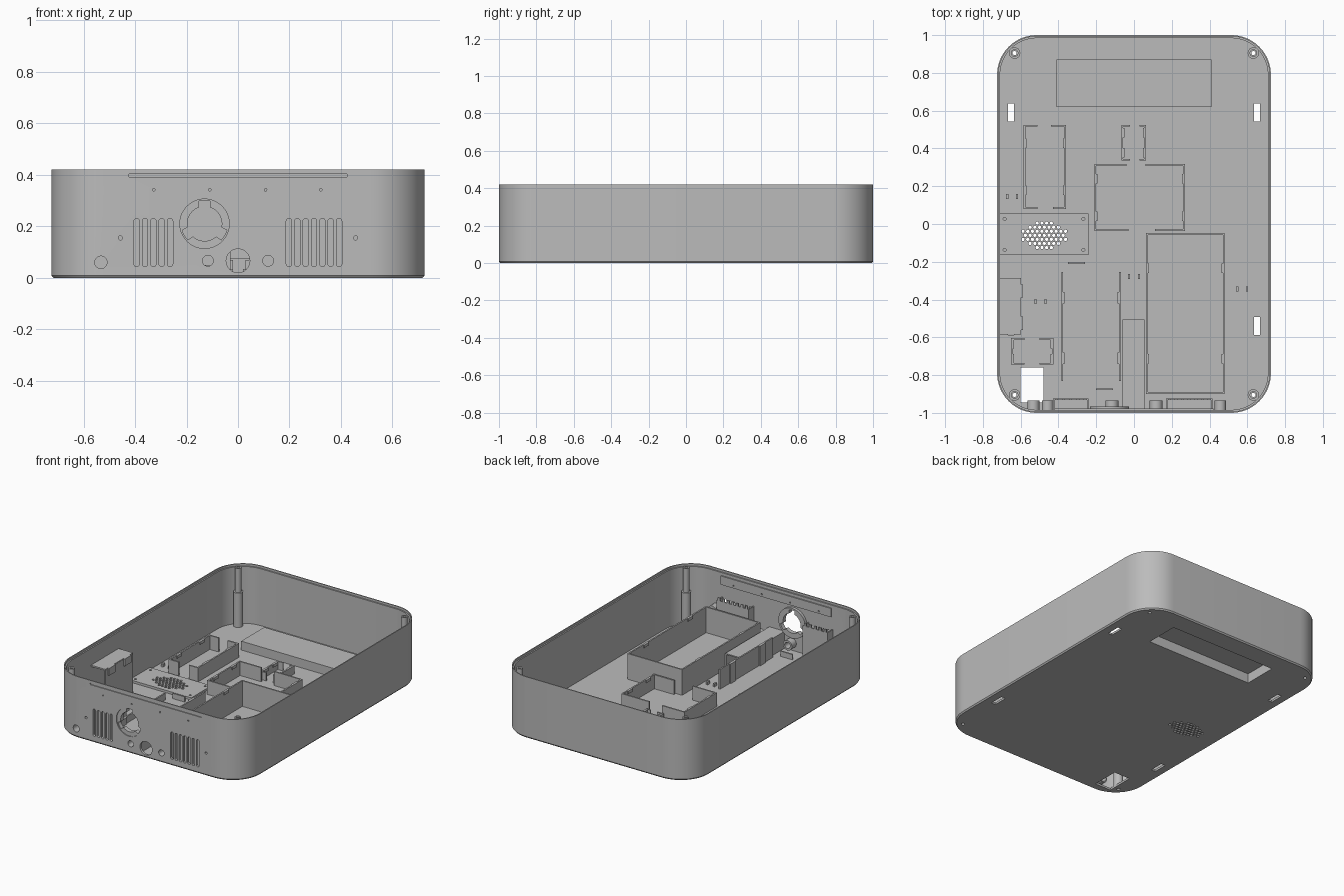
import bpy, bmesh, math

if bpy.data.objects.get("Cube"):
    bpy.data.objects.remove(bpy.data.objects["Cube"])

grey = bpy.data.materials.new("plain_grey")
grey.use_nodes = True
grey.diffuse_color = (0.5, 0.5, 0.5, 1)
grey.node_tree.nodes["Principled BSDF"].inputs["Base Color"].default_value = (0.5, 0.5, 0.5, 1)


# ---- helpers ----
def rounded(cx, cy, w, h, r, n=8):
    pts = []
    for k, (sx, sy) in enumerate([(1, 1), (-1, 1), (-1, -1), (1, -1)]):
        for i in range(n + 1):
            a = math.pi / 2 * (k + i / n)
            pts.append((cx + sx * (w / 2 - r) + r * math.cos(a),
                        cy + sy * (h / 2 - r) + r * math.sin(a)))
    return pts


def circle(cx, cy, r, n=32):
    return [(cx + r * math.cos(math.tau * i / n), cy + r * math.sin(math.tau * i / n))
            for i in range(n)]


def prism(bm, pts, lo, hi, axis="z"):
    place = (lambda u, v, w: (u, v, w)) if axis == "z" else (lambda u, v, w: (u, w, v))
    a, b = ([bm.verts.new(place(u, v, w)) for u, v in pts] for w in (lo, hi))
    bm.faces.new(a)
    bm.faces.new(b[::-1])
    for i in range(len(pts)):
        j = (i + 1) % len(pts)
        bm.faces.new((a[i], b[i], b[j], a[j]))


def box(bm, x0, x1, y0, y1, z0, z1):
    prism(bm, [(x0, y0), (x1, y0), (x1, y1), (x0, y1)], z0, z1)


def finish(bm, name):
    bmesh.ops.recalc_face_normals(bm, faces=bm.faces)
    me = bpy.data.meshes.new(name)
    bm.to_mesh(me)
    bm.free()
    me.materials.append(grey)
    ob = bpy.data.objects.new(name, me)
    bpy.context.collection.objects.link(ob)
    return ob


def cut(bm, *targets):
    cutter = finish(bm, "cutter")
    cutter.hide_render = True
    for ob in targets:
        mod = ob.modifiers.new("cut", "BOOLEAN")
        mod.operation, mod.solver, mod.object = "DIFFERENCE", "EXACT", cutter
        bpy.context.view_layer.objects.active = ob
        bpy.ops.object.modifier_apply(modifier=mod.name)
    bpy.data.objects.remove(cutter)


FLOOR = 0.01
T = 0.01

# ---- shell: rounded tray with chamfered foot and stepped rim ----
bm = bmesh.new()
rings = []
for inset, z in [(0.007, 0), (0, 0.009), (0, 0.42), (0.007, 0.42),
                 (0.007, 0.405), (0.016, 0.405), (0.016, 0.014)]:
    pts = rounded(0, 0, 1.45 - 2 * inset, 2 - 2 * inset, 0.21 - inset, 14)
    rings.append([bm.verts.new((x, y, z)) for x, y in pts])
for a, b in zip(rings, rings[1:]):
    for i in range(len(a)):
        j = (i + 1) % len(a)
        bm.faces.new((a[i], a[j], b[j], b[i]))
bm.faces.new(rings[0])
bm.faces.new(rings[-1])
shell = finish(bm, "shell")

# ---- corner screw posts ----
corners = [(sx * 0.632, sy * 0.905) for sx in (-1, 1) for sy in (-1, 1)]
posts, necks = bmesh.new(), bmesh.new()
for x, y in corners:
    prism(posts, circle(x, y, 0.03), FLOOR, 0.25)
    prism(necks, circle(x, y, 0.02), 0.24, 0.415)
posts, necks = finish(posts, "corner_posts"), finish(necks, "corner_post_necks")
bm = bmesh.new()
for x, y in corners:
    prism(bm, circle(x, y, 0.011, 16), -0.1, 0.6)
cut(bm, shell, posts, necks)

# ---- floor recess, seen inside as a raised block ----
bm = bmesh.new()
box(bm, -0.41, 0.41, 0.62, 0.87, 0.004, 0.075)
recess = finish(bm, "recess_block")
bm = bmesh.new()
box(bm, -0.4, 0.4, 0.63, 0.86, -0.1, 0.065)
cut(bm, shell, recess)

# ---- speaker plate with a honeycomb grille ----
bm = bmesh.new()
box(bm, -0.712, -0.24, -0.165, 0.055, FLOOR, 0.03)
speaker = finish(bm, "speaker_plate")
bm = bmesh.new()
for row in range(-3, 4):
    for col in range(-5, 6):
        dx, dy = (col + 0.5 * (row % 2)) * 0.025, row * 0.0215
        if (dx / 0.118) ** 2 + (dy / 0.072) ** 2 < 1:
            prism(bm, circle(-0.475 + dx, -0.06 + dy, 0.009, 8), -0.1, 0.2)
for x in (-0.685, -0.268):
    for y in (-0.137, 0.027):
        prism(bm, circle(x, y, 0.008, 12), 0.02, 0.2)
cut(bm, speaker, shell)

# ---- floor openings ----
bm = bmesh.new()
for x, y in [(-0.65, 0.59), (0.65, 0.59), (0.65, -0.54), (-0.65, -0.54)]:
    box(bm, x - 0.016, x + 0.016, y - 0.048, y + 0.048, -0.1, 0.1)
box(bm, -0.6, -0.48, -0.945, -0.76, -0.1, 0.1)
cut(bm, shell)

# ---- front wall fittings ----
bm = bmesh.new()
for x, z, r in [(-0.457, 0.155, 0.03), (0.457, 0.155, 0.03), (-0.117, 0.066, 0.034),
                (0.117, 0.066, 0.034), (-0.533, 0.06, 0.032)]:
    prism(bm, circle(x, z, r), -0.988, -0.935, "y")
wall_bosses = finish(bm, "wall_bosses")
bm = bmesh.new()
prism(bm, circle(-0.13, 0.21, 0.103, 48), -0.988, -0.965, "y")
fan_ring = finish(bm, "round_port_ring")
bm = bmesh.new()
box(bm, -0.42, 0.42, -0.988, -0.976, 0.325, 0.385)
strip = finish(bm, "inner_mounting_strip")

bm = bmesh.new()
port = []
for i in range(90):
    a = math.tau * i / 90
    notch = abs((math.degrees(a) - 90 + 60) % 120 - 60) < 17
    r = 0.09 if notch else 0.067
    port.append((-0.13 + r * math.cos(a), 0.21 + r * math.sin(a)))
prism(bm, port, -1.1, -0.9, "y")
for x, z, r in [(0, 0.066, 0.046), (-0.117, 0.066, 0.021), (0.117, 0.066, 0.021),
                (-0.533, 0.06, 0.024), (-0.457, 0.155, 0.008), (0.457, 0.155, 0.008)]:
    prism(bm, circle(x, z, r), -1.1, -0.9, "y")
for x in (-0.327, -0.109, 0.107, 0.322):
    prism(bm, circle(x, 0.342, 0.005, 12), -1.1, -0.9, "y")
for start, count in [(-0.394, 5), (0.198, 7)]:
    for i in range(count):
        prism(bm, rounded(start + i * 0.0325, 0.137, 0.021, 0.187, 0.0104, 5), -1.1, -0.95, "y")
cut(bm, shell, wall_bosses, fan_ring, strip)

# shallow grooves on the outside of the front
bm = bmesh.new()
prism(bm, circle(-0.13, 0.21, 0.096, 48), -1.1, -0.994, "y")
prism(bm, rounded(0, 0.398, 0.85, 0.015, 0.006, 4), -1.1, -0.994, "y")
cut(bm, shell)

# ---- vent shrouds with toothed tops ----
bm = bmesh.new()
for x0, x1, count in [(-0.43, -0.24, 5), (0.17, 0.415, 7)]:
    box(bm, x0, x1, -0.932, -0.924, FLOOR, 0.24)
    box(bm, x0, x0 + 0.008, -0.988, -0.93, FLOOR, 0.24)
    box(bm, x1 - 0.008, x1, -0.988, -0.93, FLOOR, 0.24)
    for i in range(count):
        x = x0 + (x1 - x0) * (i + 0.5) / count
        box(bm, x - 0.008, x + 0.008, -0.932, -0.924, 0.235, 0.26)
finish(bm, "vent_shrouds")


# ---- component holders: thin walls with gaps in the short sides ----
def holder(name, x0, x1, y0, y1, height, gap_back=None, gap_front=None):
    bm = bmesh.new()
    for x in (x0, x1 - T):
        box(bm, x, x + T, y0, y1, FLOOR, height)
    for y, gap in ((y0, gap_front), (y1 - T, gap_back)):
        spans = [(x0, gap[0]), (gap[1], x1)] if gap else [(x0, x1)]
        for a, b in spans:
            box(bm, a, b, y, y + T, FLOOR, height)
    # small retaining clips
    for y in (y0 + 0.22 * (y1 - y0), y0 + 0.78 * (y1 - y0)):
        for x in (x0 + T, x1 - T):
            box(bm, x - 0.006, x + 0.006, y - 0.025, y + 0.025, height - 0.02, height)
    finish(bm, name)


holder("side_board_holder", -0.585, -0.36, 0.08, 0.525, 0.11, (-0.51, -0.44), (-0.51, -0.43))
holder("small_sensor_holder", -0.067, 0.063, 0.335, 0.525, 0.07, (-0.02, 0.03), (-0.02, 0.03))
holder("main_board_holder", -0.21, 0.27, -0.037, 0.318, 0.11, (-0.04, 0.06), (-0.03, 0.11))
holder("battery_holder", 0.063, 0.48, -0.9, -0.047, 0.19)
holder("corner_board_holder", -0.65, -0.425, -0.745, -0.603, 0.09, (-0.58, -0.5), (-0.58, -0.5))

bm = bmesh.new()
box(bm, -0.385, -0.375, -0.83, -0.255, FLOOR, 0.06)
box(bm, -0.08, -0.07, -0.83, -0.255, FLOOR, 0.15)
for y in (-0.71, -0.39):
    box(bm, -0.377, -0.367, y - 0.03, y + 0.03, FLOOR, 0.06)
    box(bm, -0.088, -0.078, y - 0.03, y + 0.03, FLOOR, 0.15)
finish(bm, "front_board_rails")

# ---- front sensor tunnel ----
bm = bmesh.new()
for x in (-0.062, 0.047):
    box(bm, x, x + 0.008, -0.988, -0.505, FLOOR, 0.13)
box(bm, -0.062, 0.055, -0.988, -0.505, 0.122, 0.13)
finish(bm, "sensor_tunnel")

# ---- tall bracket on the side wall ----
bm = bmesh.new()
box(bm, -0.714, -0.6, -0.585, -0.285, 0.28, 0.29)
box(bm, -0.608, -0.598, -0.585, -0.285, FLOOR, 0.285)
for y in (-0.54, -0.37):
    box(bm, -0.6, -0.588, y - 0.02, y + 0.05, 0.24, 0.29)
finish(bm, "side_wall_bracket")

# ---- cable tie nubs and stop ribs ----
bm = bmesh.new()
for x, y in [(-0.645, 0.145), (-0.495, -0.41), (0, -0.277), (0.572, -0.345)]:
    for s in (-1, 1):
        cx = x + s * 0.026
        box(bm, cx - 0.006, cx + 0.006, y - 0.013, y + 0.013, FLOOR, 0.035)
for x, y in [(-0.305, -0.207), (-0.155, -0.875)]:
    box(bm, x - 0.045, x + 0.045, y - 0.005, y + 0.005, FLOOR, 0.05)
finish(bm, "nubs_and_ribs")

# ---- smooth round walls, keep edges sharp ----
bpy.ops.object.select_all(action="DESELECT")
for ob in bpy.context.collection.objects:
    if ob.type == "MESH":
        ob.select_set(True)
        bpy.context.view_layer.objects.active = ob
bpy.ops.object.shade_smooth_by_angle(angle=math.radians(30))
